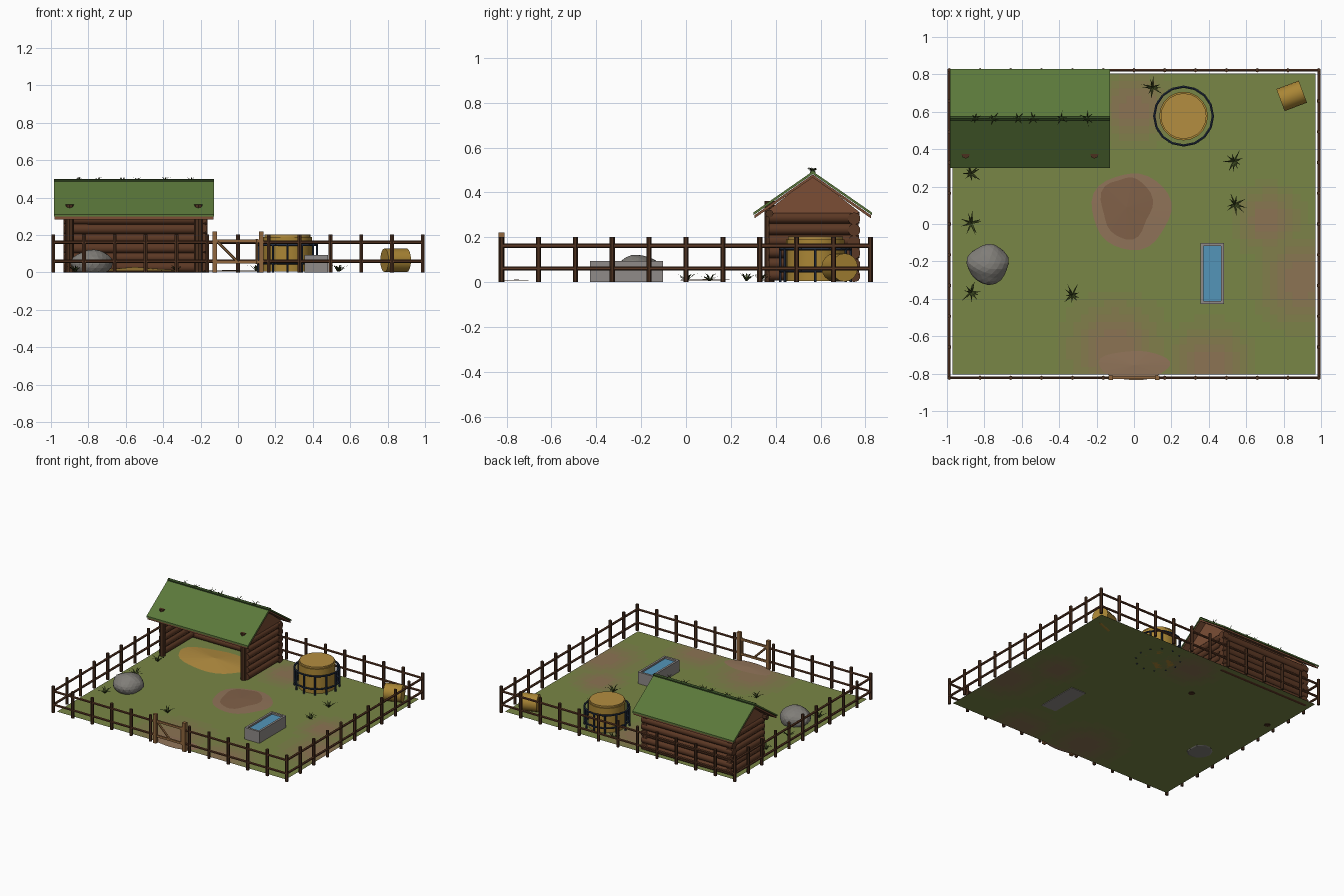
import bpy, bmesh, math, random
from mathutils import Vector

if "Cube" in bpy.data.objects:
    bpy.data.objects.remove(bpy.data.objects["Cube"])
random.seed(4)

def mat(name, r, g, b):
    m = bpy.data.materials.new(name)
    m.diffuse_color = (r ** 2.2, g ** 2.2, b ** 2.2, 1)
    m.use_nodes = True
    m.node_tree.nodes["Principled BSDF"].inputs["Base Color"].default_value = m.diffuse_color
    return m

WOOD = mat("dark wood", .30, .20, .14)
LOG = mat("log wood", .36, .23, .16)
BOARD = mat("board", .48, .31, .22)
GATE = mat("gate wood", .56, .40, .25)
ROOF = mat("turf", .36, .47, .24)
RIDGE = mat("dark turf", .22, .30, .16)
BLADE = mat("grass blade", .22, .26, .13)
HAY = mat("hay", .66, .52, .22)
HAYTOP = mat("hay top", .70, .55, .26)
STEEL = mat("blue steel", .17, .21, .28)
STONE = mat("stone", .50, .49, .47)
TROUGH = mat("concrete", .56, .54, .53)
WATER = mat("water", .33, .58, .72)
DIRT = mat("dirt", .56, .45, .35)
MUD = mat("mud", .50, .38, .29)

def finish(bm, name, *mats, smooth=False):
    me = bpy.data.meshes.new(name)
    bm.to_mesh(me)
    bm.free()
    ob = bpy.data.objects.new(name, me)
    bpy.context.collection.objects.link(ob)
    for m in mats:
        me.materials.append(m)
    if smooth:
        bpy.context.view_layer.objects.active = ob
        ob.select_set(True)
        bpy.ops.object.shade_smooth_by_angle(angle=math.radians(40))
        ob.select_set(False)
    return ob

def rod(bm, a, b, r, n=8):
    a, b = Vector(a), Vector(b)
    d = b - a
    res = bmesh.ops.create_cone(bm, cap_ends=True, segments=n, radius1=r, radius2=r, depth=d.length)
    q = d.to_track_quat('Z', 'Y')
    for v in res['verts']:
        v.co = q @ v.co + (a + b) / 2

def rods(name, items, m, n=8):
    bm = bmesh.new()
    for a, b, r in items:
        rod(bm, a, b, r, n)
    return finish(bm, name, m, smooth=n > 6)

def box(bm, lo, hi):
    for v in bmesh.ops.create_cube(bm, size=1)['verts']:
        v.co = Vector([(l + h) / 2 + c * (h - l) for l, h, c in zip(lo, hi, v.co)])

def prism(name, pts, x0, x1, m):
    # y-z outline extruded along x
    bm = bmesh.new()
    f = bm.faces.new([bm.verts.new((x0, y, z)) for y, z in pts])
    ext = bmesh.ops.extrude_face_region(bm, geom=[f])['geom']
    for v in ext:
        if isinstance(v, bmesh.types.BMVert):
            v.co.x = x1
    bmesh.ops.recalc_face_normals(bm, faces=bm.faces)
    return finish(bm, name, m)

def patch(name, x, y, rx, ry, z, m, wob=.06, h=.004):
    # irregular thin disc
    bm = bmesh.new()
    n = 28
    ring = []
    for i in range(n):
        t = math.tau * i / n
        k = 1 + wob * (math.sin(3 * t + x) + .6 * math.sin(5 * t + 1)) * .6
        ring.append(bm.verts.new((x + rx * k * math.cos(t), y + ry * k * math.sin(t), z)))
    top = bm.verts.new((x, y, z + h))
    for i in range(n):
        bm.faces.new((ring[i], ring[(i + 1) % n], top))
    return finish(bm, name, m)

# ground, mottled with bare earth
bm = bmesh.new()
bmesh.ops.create_grid(bm, x_segments=48, y_segments=40, size=1)
spots = [(.9, -.3, .28), (-.1, -.66, .3), (0, .62, .22), (.72, .02, .2), (.4, -.75, .25)]
for v in bm.verts:
    v.co = Vector((v.co.x * .97, v.co.y * .805, .004))
for f in bm.faces:
    c = f.calc_center_median()
    k = max(math.exp(-((c.x - x) ** 2 + (c.y - y) ** 2) / r ** 2 * 1.6) for x, y, r in spots)
    f.material_index = min(5, int(k * 6))
shades = [mat("ground %d" % i, .47 + .015 * i, .52 - .014 * i, .28 + .01 * i) for i in range(6)]
finish(bm, "ground", *shades)
patch("dirt_patch", -.015, .07, .212, .205, .006, DIRT)
patch("mud_patch", -.04, .09, .135, .165, .009, MUD, .12)
patch("gate_dirt", 0, -.755, .19, .078, .007, DIRT)
patch("shed_straw", -.55, .50, .29, .17, .007, HAYTOP, .08, .022)

# fence posts and rails
S, FX, FY = .165, .988, .822
xs = [-FX + i * FX / 6 for i in range(13)]
ys = [-FY + i * FY / 5 for i in range(11)]
spots = [(x, FY) for x in xs] + [(x, -FY) for x in xs if abs(x) > .1]
spots += [(s * FX, y) for s in (-1, 1) for y in ys[1:-1]]
rods("fence_posts", [((x, y, 0), (x, y, .202), .0115) for x, y in spots], WOOD, 6)
rails = []
for z in (.06, .162):
    for s in (-1, 1):
        rails.append(((s * FX, -FY, z), (s * FX, FY, z), .009))
        rails.append(((s * FX, -FY, z), (s * .13, -FY, z), .009))
    rails.append(((-FX, FY, z), (FX, FY, z), .009))
rods("fence_rails", rails, LOG, 6)

# gate
bm = bmesh.new()
for s in (-1, 1):
    box(bm, (s * .124 - .013, -FY - .013, 0), (s * .124 + .013, -FY + .013, .22))
for z in (.055, .168):
    box(bm, (-.112, -FY - .006, z - .008), (.112, -FY + .006, z + .008))
rod(bm, (-.11, -FY, .165), (.0, -FY, .055), .008, 6)
rod(bm, (.1, -FY, .045), (.1, -FY, .18), .008, 6)
finish(bm, "gate", GATE)

# shed log walls: back wall and two sides, front open
logs = []
X0, X1, YB = -.905, -.19, .75
for i in range(6):
    z, j = .028 + i * .051, random.uniform(-.006, .006)
    logs.append(((X0 - .028, YB + j * .3, z), (X1 + .028, YB, z), .028))
    for x in (X0, X1):
        logs.append(((x, .37, z + .004), (x, .775 + j, z + .004), .026))
rods("shed_log_walls", logs, LOG, 10)
rods("shed_front_posts", [((x, .372, 0), (x, .372, .362), .022) for x in (-.90, -.212)], WOOD, 8)
rods("shed_front_beam", [((-.95, .372, .305), (-.16, .372, .305), .018)], WOOD, 8)
for side, x in (("left", X0), ("right", X1)):
    prism(side + "_gable", [(.36, .29), (.77, .29), (.77, .315), (.565, .475), (.36, .315)], x - .012, x + .012, BOARD)

# roof: board layer, turf layer and ridge
RX0, RX1, YC = -.985, -.127, .565
def chevron(z0, z1, w, t):
    return [(YC - w, z0), (YC, z1), (YC + w, z0), (YC + w, z0 + t), (YC, z1 + t), (YC - w, z0 + t)]
prism("roof_boards", chevron(.284, .466, .26, .014), RX0 + .004, RX1 - .004, BOARD)
prism("roof_turf", chevron(.298, .482, .265, .012), RX0, RX1, ROOF)
prism("roof_ridge", chevron(.484, .491, .013, .009), RX0, RX1, RIDGE)

# grass tufts on ground and roof ridge
def tuft(bm, x, y, z, length, height, n):
    a0 = random.uniform(0, 6)
    for i in range(n):
        a = a0 + math.tau * i / n + random.uniform(-.3, .3)
        L, h = length * random.uniform(.6, 1.1), height * random.uniform(.6, 1.1)
        d, s = Vector((math.cos(a), math.sin(a), 0)), Vector((-math.sin(a), math.cos(a), 0)) * length * .08
        o = Vector((x, y, z))
        m = o + d * L * .5 + Vector((0, 0, h * .85))
        p = [bm.verts.new(c) for c in (o - s, o + s, m + s * .7, m - s * .7, o + d * L + Vector((0, 0, h)))]
        bm.faces.new(p[:4])
        bm.faces.new((p[3], p[2], p[4]))
bm = bmesh.new()
for x, y in ((.1, .73), (.535, .335), (.54, .105), (-.33, -.38), (-.87, -.365), (-.87, .005), (-.87, .27)):
    tuft(bm, x, y, .004, .062, .035, 9)
for x in (-.85, -.75, -.62, -.54, -.39, -.25):
    tuft(bm, x, YC, .492, .04, .018, 6)
finish(bm, "grass_tufts", BLADE)

# round hay feeder
cx, cy, R = .265, .577, .157
rods("feeder_hay", [((cx, cy, .004), (cx, cy, .19), .13)], HAY, 20)
rods("feeder_hay_top", [((cx, cy, .18), (cx, cy, .203), .122)], HAYTOP, 20)
for z in (.05, .148):
    bm = bmesh.new()
    n = 16
    p = [(cx + R * math.cos(math.tau * i / n), cy + R * math.sin(math.tau * i / n), z) for i in range(n)]
    for i in range(n):
        rod(bm, p[i], p[(i + 1) % n], .007, 6)
    finish(bm, "feeder_ring", STEEL)
bars = [(cx + R * math.cos(math.tau * i / 12), cy + R * math.sin(math.tau * i / 12)) for i in range(12)]
rods("feeder_bars", [((x, y, 0), (x, y, .152), .006) for x, y in bars], STEEL, 6)

# lying round bale
c, d = Vector((.843, .685, .065)), Vector((math.cos(.36), math.sin(.36), 0)) * .064
rods("hay_bale", [(c - d, c + d, .063)], HAY, 16)

# water trough
bm = bmesh.new()
tx0, tx1, ty0, ty1 = .355, .48, -.427, -.102
box(bm, (tx0, ty0, 0), (tx1, ty1, .02))
for a, b in ((tx0, tx0 + .016), (tx1 - .016, tx1)):
    box(bm, (a, ty0, .02), (b, ty1, .093))
for a, b in ((ty0, ty0 + .016), (ty1 - .016, ty1)):
    box(bm, (tx0 + .016, a, .02), (tx1 - .016, b, .093))
finish(bm, "water_trough", TROUGH)
bm = bmesh.new()
box(bm, (tx0 + .014, ty0 + .014, .02), (tx1 - .014, ty1 - .014, .08))
finish(bm, "trough_water", WATER)

# boulder
bm = bmesh.new()
bmesh.ops.create_icosphere(bm, subdivisions=3, radius=1)
for v in bm.verts:
    k = 1 + .05 * math.sin(4 * v.co.x + 1) + .04 * math.sin(5 * v.co.y + 3 * v.co.z)
    v.co = Vector((-.78 + v.co.x * .116 * k, -.212 + v.co.y * .106 * k, max(0, .045 + v.co.z * .073 * k)))
finish(bm, "boulder", STONE)
